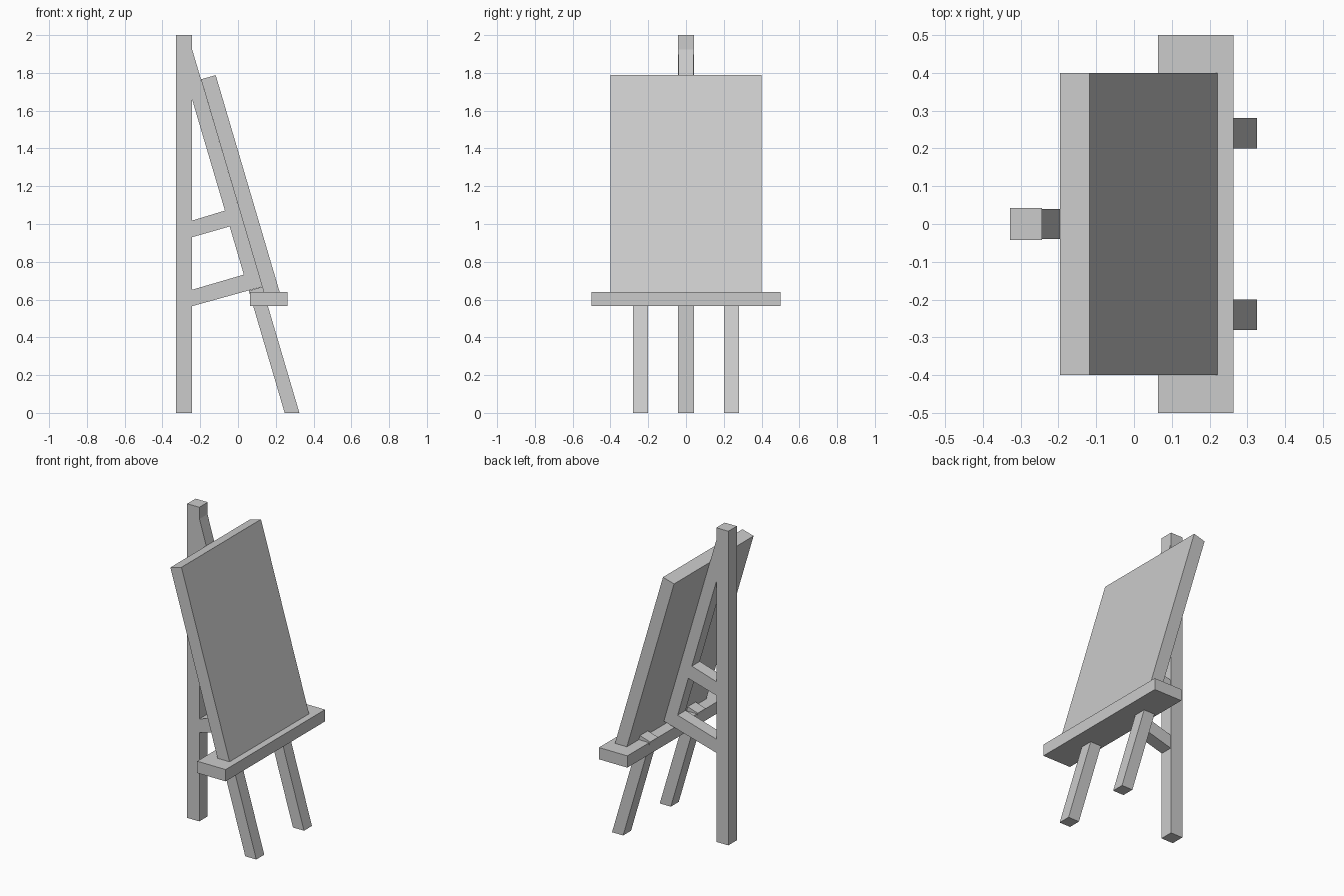
import bpy, bmesh

if "Cube" in bpy.data.objects:
    bpy.data.objects.remove(bpy.data.objects["Cube"])

SLOPE = 0.295                      # lean of the legs, frame and canvas


def back_x(z):                     # rear face of the canvas / front face of the legs
    return 0.325 - SLOPE * z


def prism(name, profile, y0, y1):
    """Extrude an (x, z) profile from y0 to y1."""
    bm = bmesh.new()
    face = bm.faces.new([bm.verts.new((x, y0, z)) for x, z in profile])
    ext = bmesh.ops.extrude_face_region(bm, geom=[face])
    verts = [v for v in ext["geom"] if isinstance(v, bmesh.types.BMVert)]
    bmesh.ops.translate(bm, verts=verts, vec=(0, y1 - y0, 0))
    bmesh.ops.recalc_face_normals(bm, faces=bm.faces)
    mesh = bpy.data.meshes.new(name)
    bm.to_mesh(mesh)
    bm.free()
    obj = bpy.data.objects.new(name, mesh)
    bpy.context.collection.objects.link(obj)
    return obj


def rect(x0, x1, z0, z1):
    return [(x0, z0), (x1, z0), (x1, z1), (x0, z1)]


# Upright rear post
prism("rear_post", rect(-0.328, -0.243, 0, 2), -0.0425, 0.0425)

# Leaning spine with its two braces, one comb-shaped profile
px = -0.243
prism("spine_and_braces", [
    (px, 1.925), (px, 1.66), (-0.069, 1.071), (px, 1.018), (px, 0.93),
    (-0.044, 0.987), (0.031, 0.732), (px, 0.652), (px, 0.565),
    (back_x(0.668), 0.668)], -0.04, 0.04)

# Pair of front legs, tops cut square to their length
leg = [(0.247, 0), (0.325, 0), (back_x(0.668), 0.668), (0.057, 0.646)]
for side, y in (("left", -0.28), ("right", 0.2)):
    prism("front_leg_" + side, leg, y, y + 0.08)

# Canvas board resting in the tray
prism("canvas_board", [
    (back_x(1.766), 1.766), (-0.118, 1.788),
    (0.221, 0.638), (back_x(0.616), 0.616)], -0.4, 0.4)

# Tray ledge
prism("tray", rect(0.063, 0.263, 0.565, 0.64), -0.5, 0.5)
